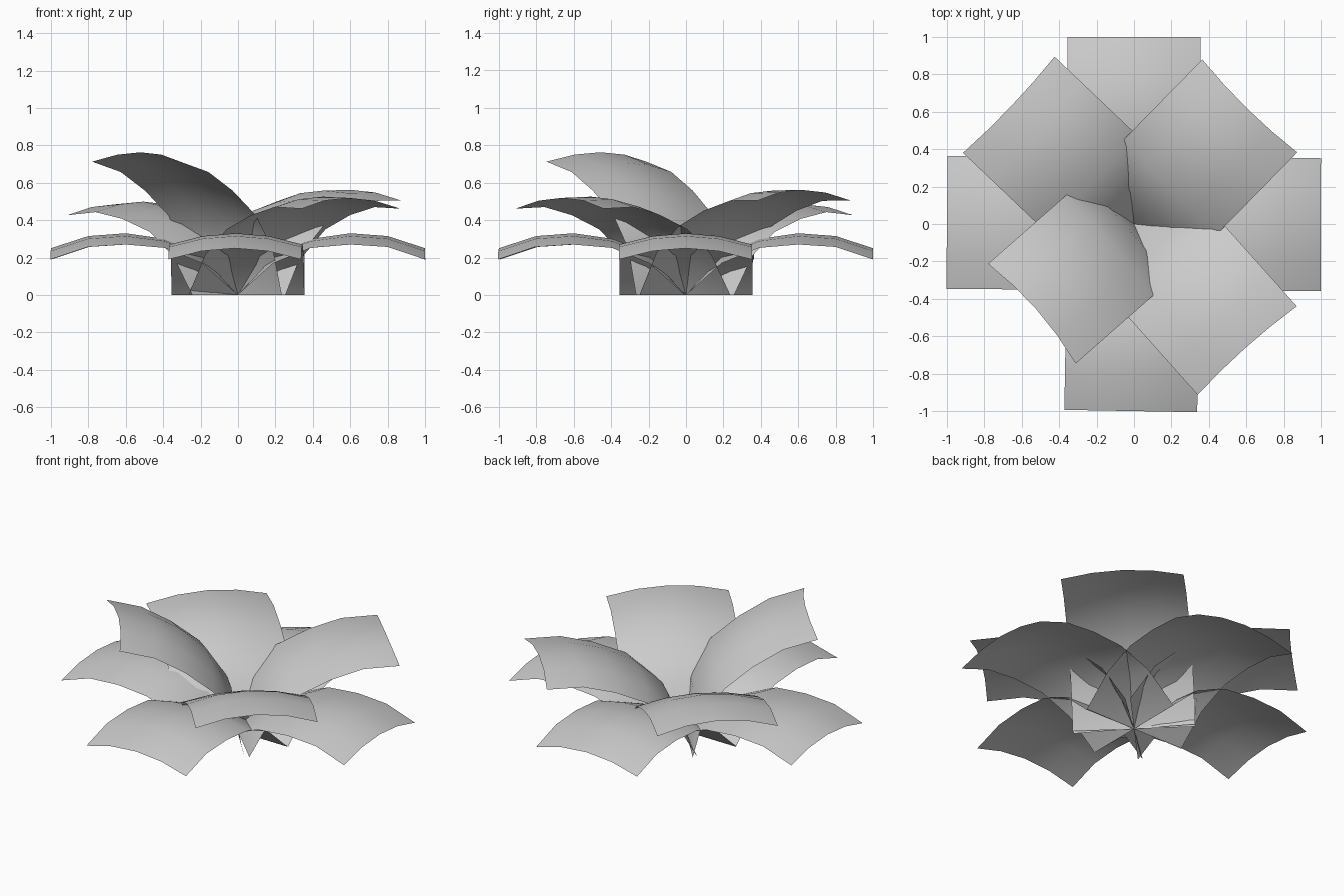
import bpy, bmesh
from math import radians
from mathutils import Matrix, Vector

if "Cube" in bpy.data.objects:
    bpy.data.objects.remove(bpy.data.objects["Cube"])

# Leaf profile along its length: (distance, midrib height, edge height)
PROFILE = [(0.0, 0.0, 0.0), (0.19, 0.215, 0.17), (0.39, 0.30, 0.252),
           (0.6, 0.33, 0.27), (0.8, 0.315, 0.257), (1.0, 0.25, 0.19)]
HALF_WIDTH = 0.355
COLUMNS = 4


def make_leaf(name, azimuth, lift):
    """Arched leaf card along +x, lifted about its base line, then turned around z."""
    turn = Matrix.Rotation(radians(azimuth), 4, 'Z') @ Matrix.Rotation(-radians(lift), 4, 'Y')
    bm = bmesh.new()
    rows = []
    for x, mid, edge in PROFILE:
        row = []
        for c in range(COLUMNS + 1):
            t = 2 * c / COLUMNS - 1
            z = mid + (edge - mid) * t * t
            row.append(bm.verts.new(turn @ Vector((x, t * HALF_WIDTH, z))))
        rows.append(row)
    for a, b in zip(rows, rows[1:]):
        for c in range(COLUMNS):
            bm.faces.new((a[c], b[c], b[c + 1], a[c + 1]))
    for f in bm.faces:
        f.smooth = True
    mesh = bpy.data.meshes.new(name)
    bm.to_mesh(mesh)
    bm.free()
    bpy.context.collection.objects.link(bpy.data.objects.new(name, mesh))


# Four low outer leaves along the axes
for name, azimuth in (("right", -0.2), ("back", 90), ("left", 179.5), ("front", 269)):
    make_leaf("outer_leaf_" + name, azimuth, 0)

# Four raised inner leaves on the diagonals
for name, azimuth, lift in (("back_right", 45.6, 19), ("back_left", 136.4, 14),
                            ("front_left", 221.3, 33.7), ("front_right", 311.8, 16.2)):
    make_leaf("inner_leaf_" + name, azimuth, lift)
